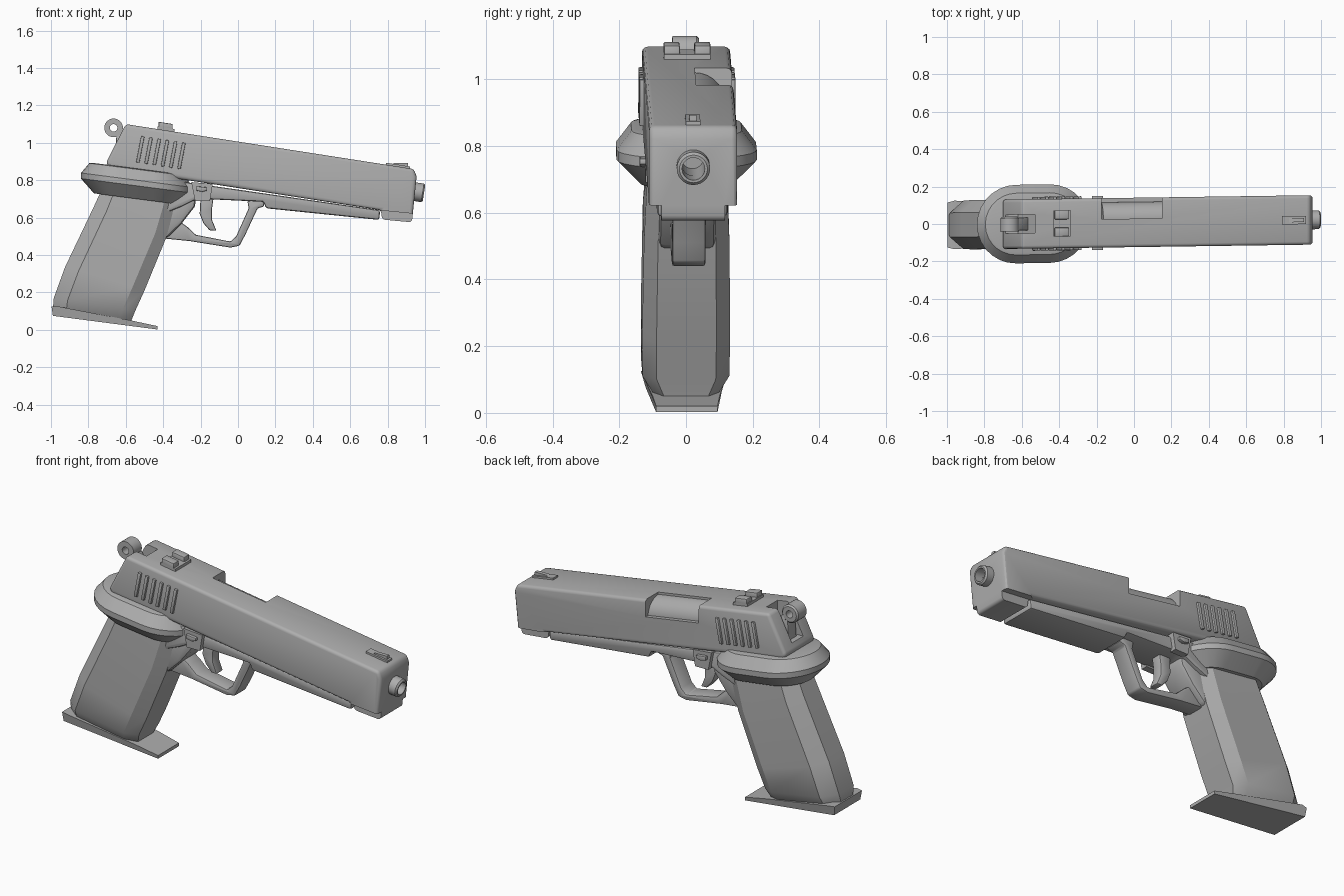
import bpy, bmesh, math
from mathutils import Vector, Matrix

if "Cube" in bpy.data.objects:
    bpy.data.objects.remove(bpy.data.objects["Cube"])

steel = bpy.data.materials.new("grey_steel")
STEEL = (0.42, 0.42, 0.42, 1)
steel.use_nodes = True
steel.diffuse_color = STEEL
steel.node_tree.nodes["Principled BSDF"].inputs["Base Color"].default_value = STEEL

SLOPE = -0.157                       # pitch of the slide
AXIS = Vector((1, 0, SLOPE)).normalized()
parts = []


def top_z(x):
    return 1.10 + SLOPE * (x + 0.60)


def add(name, bm):
    bmesh.ops.recalc_face_normals(bm, faces=bm.faces)
    mesh = bpy.data.meshes.new(name)
    bm.to_mesh(mesh)
    bm.free()
    mesh.materials.append(steel)
    obj = bpy.data.objects.new(name, mesh)
    bpy.context.collection.objects.link(obj)
    parts.append(obj)
    return obj


def loft(name, rings, close=False):
    """Skin rings of equal length; cap the ends unless closed into a loop."""
    bm = bmesh.new()
    rows = [[bm.verts.new(p) for p in ring] for ring in rings]
    n = len(rows[0])
    pairs = list(zip(rows, rows[1:])) + ([(rows[-1], rows[0])] if close else [])
    for a, b in pairs:
        for i in range(n):
            bm.faces.new((a[i], a[(i + 1) % n], b[(i + 1) % n], b[i]))
    if not close:
        bm.faces.new(rows[0])
        bm.faces.new(rows[-1])
    return add(name, bm)


def prism(name, profile, y0, y1):
    """Side profile (x, z) extruded across the width."""
    return loft(name, [[(x, y, z) for x, z in profile] for y in (y0, y1)])


def circle(centre, axis, r, n=28):
    turn = axis.to_track_quat('Z', 'Y')
    return [Vector(centre) + turn @ Vector((r * math.cos(a), r * math.sin(a), 0))
            for a in (2 * math.pi * i / n for i in range(n))]


def rod(name, centre, axis, r, length):
    c = Vector(centre)
    return loft(name, [circle(c + axis * s * length / 2, axis, r) for s in (-1, 1)])


def tube(name, centre, axis, r, hole, length):
    c, h, e = Vector(centre), axis * length / 2, min(0.008, length / 5)
    return loft(name, [circle(c - h, axis, r), circle(c + h - axis * e, axis, r),
                       circle(c + h, axis, r - e), circle(c + h, axis, hole),
                       circle(c - h, axis, hole)], close=True)


def bake(obj):
    graph = bpy.context.evaluated_depsgraph_get()
    mesh = bpy.data.meshes.new_from_object(obj.evaluated_get(graph))
    obj.modifiers.clear()
    obj.data = mesh


def bevel(obj, width, segments=2):
    m = obj.modifiers.new("bevel", 'BEVEL')
    m.width, m.segments, m.limit_method = width, segments, 'ANGLE'
    m.angle_limit = math.radians(40)
    bake(obj)
    return obj


def cut(obj, cutter):
    m = obj.modifiers.new("cut", 'BOOLEAN')
    m.object, m.operation, m.solver = cutter, 'DIFFERENCE', 'EXACT'
    bake(obj)
    parts.remove(cutter)
    bpy.data.objects.remove(cutter)


def on_slope(x0, x1, low, high):
    """Side quad following the top of the slide."""
    return [(x0, top_z(x0) + low), (x1, top_z(x1) + low),
            (x1, top_z(x1) + high), (x0, top_z(x0) + high)]


# Slide with port, hammer slot, bore and a narrower nose
slide = prism("slide", [(-0.60, 1.10), (0.94, 0.86), (0.955, 0.82), (0.93, 0.575),
                        (0.77, 0.59), (0.765, 0.64), (-0.69, 0.865), (-0.705, 0.895)],
              -0.132, 0.132)
bevel(slide, 0.028, 3)
cut(slide, prism("port_cutter", on_slope(-0.175, 0.15, -0.095, 0.1), 0.02, 0.3))
cut(slide, prism("slot_cutter", [(-0.8, 0.93), (-0.62, 0.93), (-0.53, 1.03),
                                 (-0.53, 1.2), (-0.8, 1.2)], -0.05, 0.05))
cut(slide, rod("bore_cutter", (0.92, 0, 0.742), AXIS, 0.034, 0.3))
for side in (-1, 1):
    y0, y1 = sorted((side * 0.095, side * 0.3))
    cut(slide, prism("nose_cutter", [(0.7, 0.5), (1.0, 0.5), (1.0, 0.615), (0.7, 0.645)], y0, y1))

# Barrel: hood inside the port, and the muzzle
rod("barrel_hood", (-0.01, 0.02, top_z(-0.01) - 0.103), AXIS, 0.09, 0.34)
tube("muzzle", (0.95, 0, 0.738), AXIS, 0.05, 0.034, 0.09)

# Gripping ribs on both sides of the slide
for i in range(6):
    x = -0.545 + 0.044 * i
    z = top_z(x) - 0.05
    rib = [(x, z - 0.145), (x + 0.018, z - 0.148), (x + 0.045, z - 0.008), (x + 0.027, z - 0.005)]
    for side in (-1, 1):
        y0, y1 = sorted((side * 0.12, side * 0.144))
        bevel(prism("slide_rib", rib, y0, y1), 0.004)

# Sights
prism("rear_sight_base", on_slope(-0.43, -0.34, -0.02, 0.015), -0.07, 0.07)
for side in (-1, 1):
    y0, y1 = sorted((side * 0.022, side * 0.07))
    bevel(prism("rear_sight_post", on_slope(-0.425, -0.35, 0, 0.04), y0, y1), 0.005)
prism("front_sight_base", on_slope(0.79, 0.92, -0.02, 0.012), -0.022, 0.022)
prism("front_sight_blade", [(0.79, 0.87), (0.91, 0.85), (0.91, 0.893), (0.84, 0.893)], -0.011, 0.011)

# Hammer
tube("hammer_ring", (-0.665, 0, 1.08), Vector((0, 1, 0)), 0.05, 0.02, 0.08)
bevel(prism("hammer_arm", [(-0.65, 1.04), (-0.62, 1.07), (-0.56, 0.98), (-0.58, 0.9),
                           (-0.66, 0.9)], -0.035, 0.035), 0.006)

# Frame below the slide
bevel(prism("frame", [(-0.5, 0.82), (-0.14, 0.77), (0.76, 0.64), (0.755, 0.588),
                      (0.15, 0.65), (0.135, 0.685), (-0.19, 0.70), (-0.24, 0.69),
                      (-0.3, 0.66), (-0.45, 0.6)], -0.105, 0.105), 0.012)
bevel(prism("frame_neck", [(-0.5, 0.75), (-0.22, 0.75), (-0.23, 0.66), (-0.3, 0.57),
                           (-0.38, 0.49), (-0.48, 0.5)], -0.085, 0.085), 0.02)

# Trigger guard and trigger
bevel(prism("trigger_guard", [(-0.41, 0.49), (-0.26, 0.475), (-0.04, 0.44), (0.008, 0.45),
                              (0.04, 0.51), (0.105, 0.65), (0.14, 0.66), (0.14, 0.69),
                              (0.05, 0.69), (0.057, 0.65), (-0.01, 0.5), (-0.04, 0.472),
                              (-0.225, 0.508), (-0.27, 0.55), (-0.34, 0.6)],
            -0.05, 0.05), 0.008)
bevel(prism("trigger", [(-0.2, 0.71), (-0.205, 0.62), (-0.185, 0.57), (-0.15, 0.53),
                        (-0.115, 0.53), (-0.14, 0.59), (-0.14, 0.64), (-0.13, 0.71)],
            -0.03, 0.03), 0.008)

# Control levers on both sides
for side in (-1, 1):
    y0, y1 = sorted((side * 0.09, side * 0.128))
    prism("frame_plate", [(-0.25, 0.79), (-0.135, 0.78), (-0.15, 0.69), (-0.23, 0.69)], y0, y1)
    y0, y1 = sorted((side * 0.12, side * 0.145))
    bevel(prism("catch_lever", [(-0.225, 0.768), (-0.165, 0.762), (-0.165, 0.745),
                                (-0.19, 0.738), (-0.225, 0.745)], y0, y1), 0.004)

# Flared hand guard: stadium rings around the top of the grip
def stadium(r, z, n=14):
    ring = []
    for cx, start in ((-0.45, -math.pi / 2), (-0.63, math.pi / 2)):
        for i in range(n + 1):
            a = start + math.pi * i / n
            x = cx + r * math.cos(a)
            ring.append((x, r * math.sin(a), z - 0.13 * (x + 0.54)))
    return ring

loft("hand_guard", [stadium(r, z) for r, z in
                    ((0.15, 0.862), (0.165, 0.858), (0.21, 0.80), (0.21, 0.77), (0.14, 0.70))])

# Grip: faceted sections from the back strap to the front strap
def grip_section(bx, bz, fx, fz, w):
    half = [(0, w * 0.5), (0.17, w), (0.85, w), (1, w * 0.68)]
    outline = half + [(t, -y) for t, y in reversed(half)]
    return [(bx + (fx - bx) * t, y, bz + (fz - bz) * t) for t, y in outline]

loft("grip", [grip_section(*s) for s in
              ((-0.72, 0.77, -0.32, 0.72, 0.118), (-0.77, 0.66, -0.385, 0.49, 0.128),
               (-0.925, 0.335, -0.50, 0.21, 0.132), (-0.985, 0.17, -0.55, 0.10, 0.130),
               (-0.99, 0.11, -0.57, 0.05, 0.098))])

# Base plate with a tapered front lip
plate = [(-0.997, 0.125, 0.12), (-0.96, 0.125, 0.13), (-0.57, 0.05, 0.1), (-0.43, 0.02, 0.092),
         (-0.43, 0.002, 0.092), (-0.99, 0.075, 0.115)]
loft("base_plate", [[(x, s * w, z) for x, z, w in plate] for s in (-1, 1)])

# Slight sideways turn of the whole body, then shading
for obj in parts:
    for v in obj.data.vertices:
        v.co.y += 0.014 * (v.co.x + 0.6)
bpy.ops.object.select_all(action='DESELECT')
for obj in parts:
    obj.select_set(True)
bpy.context.view_layer.objects.active = slide
bpy.ops.object.shade_smooth_by_angle(angle=math.radians(30))
